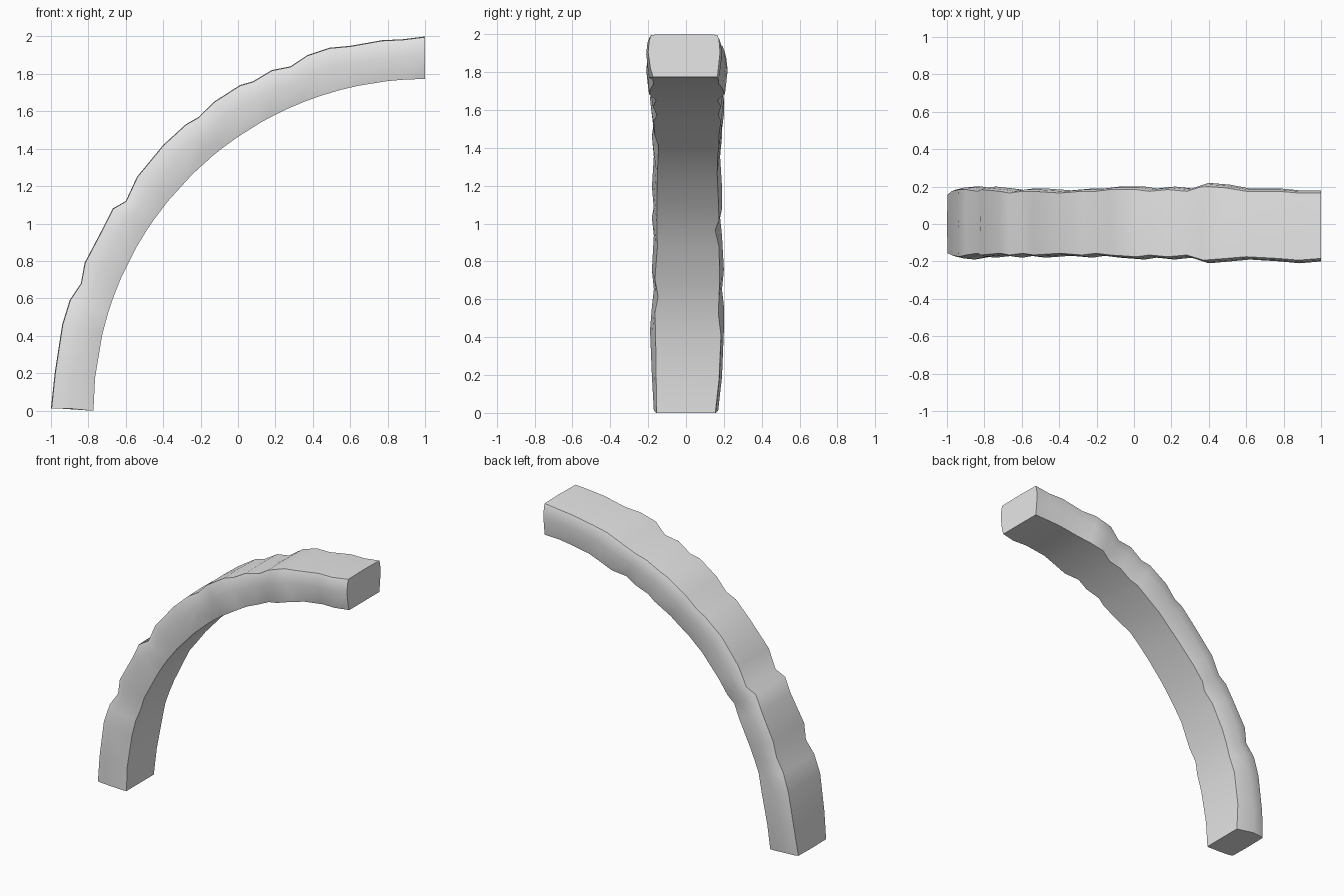
import bpy
import bmesh
from math import atan2, cos, sin, hypot, radians

cube = bpy.data.objects.get("Cube")
if cube:
    bpy.data.objects.remove(cube, do_unlink=True)

# Pale grey stone
stone = bpy.data.materials.new("grey_stone")
stone.use_nodes = True
grey = (0.8, 0.8, 0.8, 1)
stone.diffuse_color = grey
stone.node_tree.nodes["Principled BSDF"].inputs["Base Color"].default_value = grey

# Uneven outer outline of the quarter arch, as x and z
outline = [(-1, 0.01), (-.98, .2), (-.94, .46), (-.9, .59), (-.84, .68),
           (-.82, .79), (-.72, .98), (-.67, 1.08), (-.6, 1.12), (-.54, 1.25),
           (-.4, 1.42), (-.28, 1.53), (-.21, 1.57), (-.13, 1.65), (.01, 1.74),
           (.08, 1.76), (.18, 1.82), (.28, 1.84), (.37, 1.9), (.49, 1.94),
           (.6, 1.95), (.77, 1.98), (.88, 1.985), (1, 2)]

# Half widths in hundredths toward the front and back, and chipped lower edges
front_width = [17, 18, 19, 18, 17, 18, 17, 18, 17, 18, 17, 18,
               17, 18, 19, 18, 19, 18, 21, 20, 19, 20, 21, 20]
back_width = [17, 19, 20, 20, 19, 20, 19, 18, 19, 19, 18, 19,
              19, 20, 20, 19, 20, 19, 22, 21, 19, 19, 18, 18]
front_chip = [1, 3, 5, 1, 3, 1, 2, 4, 1, 4, 2, 6,
              4, 1, 2, 4, 1, 3, 1, 1, 2, 3, 1, 4]
back_chip = [1, 1, 1, 5, 1, 3, 1, 4, 1, 2, 1, 3,
             1, 4, 1, 2, 1, 3, 1, 2, 1, 2, 1, 1]

CENTRE_X = 1.0
INNER_RADIUS = 1.773


def side_profile(width, chip, depth):
    """Rough side from the lower edge to the upper edge: width and height."""
    width, chip = width / 100, chip / 100
    return [(width - 0.012 - chip * 0.35, 0),
            (width - 0.012, 0.008 + chip),
            (width, depth * 0.58),
            (width * 0.97, depth * 0.86),
            (width * 0.92, depth * 0.985)]


def ring(bm, point, widths, chips):
    """One cross-section, standing square to the arch."""
    x, z = point
    angle = atan2(z, CENTRE_X - x)
    if x == CENTRE_X:
        angle = radians(90)
    depth = hypot(CENTRE_X - x, z) - INNER_RADIUS
    front = [(-w, h) for w, h in side_profile(widths[0], chips[0], depth)]
    back = side_profile(widths[1], chips[1], depth)
    section = front + [(0, depth)] + back[::-1] + [(0, 0)]
    verts = []
    for y, height in section:
        r = INNER_RADIUS + height
        # the foot is cut level and the far end upright
        verts.append(bm.verts.new((CENTRE_X - r * cos(angle), y, max(0, r * sin(angle)))))
    return verts


# Stone arch lofted through its cross-sections
bm = bmesh.new()
rings = [ring(bm, p, (fw, bw), (fc, bc)) for p, fw, bw, fc, bc in
         zip(outline, front_width, back_width, front_chip, back_chip)]
for low, high in zip(rings, rings[1:]):
    count = len(low)
    for i in range(count):
        j = (i + 1) % count
        bm.faces.new((low[i], low[j], high[j], high[i]))
bm.faces.new(rings[0])
bm.faces.new(rings[-1])
for vert in rings[0]:
    vert.co.z = 0.012 if vert.co.x < -0.9 else 0.0
bmesh.ops.recalc_face_normals(bm, faces=bm.faces)

mesh = bpy.data.meshes.new("stone_arch")
bm.to_mesh(mesh)
bm.free()
mesh.materials.append(stone)
arch = bpy.data.objects.new("stone_arch", mesh)
bpy.context.collection.objects.link(arch)

# Smooth weathered faces with crisp edges
bpy.ops.object.select_all(action='DESELECT')
arch.select_set(True)
bpy.context.view_layer.objects.active = arch
bpy.ops.object.shade_smooth_by_angle(angle=radians(42))
